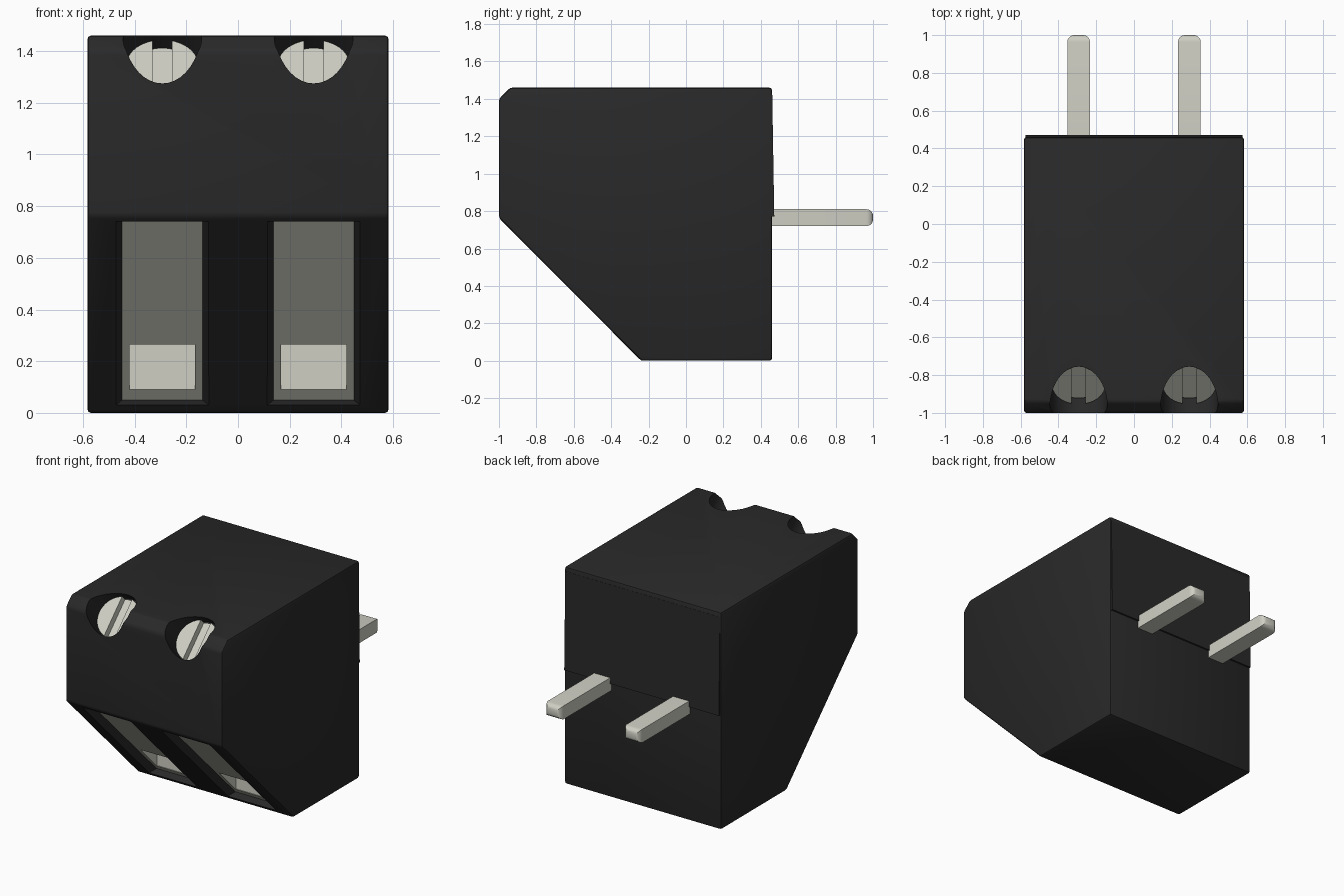
import bpy, bmesh, math
from mathutils import Matrix, Vector

if "Cube" in bpy.data.objects:
    bpy.data.objects.remove(bpy.data.objects["Cube"])


def material(name, rgb):
    m = bpy.data.materials.new(name)
    m.diffuse_color = (*rgb, 1)
    m.use_nodes = True
    m.node_tree.nodes["Principled BSDF"].inputs["Base Color"].default_value = m.diffuse_color
    return m


BLACK = material("black_plastic", (0.022, 0.022, 0.022))
METAL = material("tin_metal", (0.62, 0.62, 0.55))


def finish(name, bm, mat):
    bmesh.ops.recalc_face_normals(bm, faces=bm.faces)
    me = bpy.data.meshes.new(name)
    bm.to_mesh(me)
    bm.free()
    ob = bpy.data.objects.new(name, me)
    bpy.context.collection.objects.link(ob)
    me.materials.append(mat)
    return ob


def prism(name, profile, x0, x1, mat):
    """Extrude a (y, z) profile along x."""
    bm = bmesh.new()
    f = bm.faces.new([bm.verts.new((x0, y, z)) for y, z in profile])
    new = bmesh.ops.extrude_face_region(bm, geom=[f])["geom"]
    bmesh.ops.translate(bm, vec=(x1 - x0, 0, 0),
                        verts=[v for v in new if isinstance(v, bmesh.types.BMVert)])
    return finish(name, bm, mat)


def box(name, x, hw, y0, y1, z0, z1, mat):
    return prism(name, [(y0, z0), (y1, z0), (y1, z1), (y0, z1)], x - hw, x + hw, mat)


def hull(name, points, mat):
    bm = bmesh.new()
    for p in points:
        bm.verts.new(p)
    bmesh.ops.convex_hull(bm, input=bm.verts[:])
    bmesh.ops.dissolve_limit(bm, angle_limit=0.01, verts=bm.verts[:], edges=bm.edges[:])
    return finish(name, bm, mat)


def cylinder(name, frame, r, z0, z1, mat):
    """Cylinder along the local z of a frame."""
    bm = bmesh.new()
    bmesh.ops.create_cone(bm, cap_ends=True, segments=40, radius1=r, radius2=r, depth=z1 - z0,
                          matrix=frame @ Matrix.Translation((0, 0, (z0 + z1) / 2)))
    return finish(name, bm, mat)


def apply(ob, mod):
    bpy.context.view_layer.objects.active = ob
    bpy.ops.object.modifier_apply(modifier=mod.name)


def bevel(ob, width, segments=2):
    m = ob.modifiers.new("bevel", 'BEVEL')
    m.width, m.segments, m.limit_method = width, segments, 'ANGLE'
    apply(ob, m)


def cut(ob, cutter):
    m = ob.modifiers.new("cut", 'BOOLEAN')
    m.operation, m.solver, m.object = 'DIFFERENCE', 'EXACT', cutter
    apply(ob, m)
    bpy.data.objects.remove(cutter)


# Housing with slanted wire face and chamfered top front edge
body = prism("housing", [(-1, 0.763), (-1, 1.40), (-0.94, 1.46), (0.46, 1.46), (0.46, 0), (-0.24, 0)],
             -0.583, 0.583, BLACK)
bevel(body, 0.014)

# Slightly proud upper back panel
prism("back_panel", [(0.40, 1.43), (0.461, 1.43), (0.472, 0.77), (0.40, 0.77)], -0.575, 0.575, BLACK)

smooth = [body]
for side, x in (("left", -0.293), ("right", 0.293)):
    # Sloped screw well and slotted screw
    frame = Matrix.Translation((x, -0.855, 1.345)) @ Matrix.Rotation(math.radians(45), 4, 'X')
    cut(body, cylinder("well_cutter", frame, 0.152, -0.06, 0.5, BLACK))
    screw = cylinder(side + "_screw", frame, 0.14, -0.2, 0, METAL)
    slot = box("slot_cutter", 0, 0.037, -0.3, 0.3, -0.045, 0.1, METAL)
    slot.data.transform(frame)
    cut(screw, slot)

    # Tapered wire opening in the slanted face
    pts = []
    for (yo, zo), (yi, zi) in (((-0.98, 0.74), (-0.93, 0.76)), ((-0.27, 0.03), (-0.22, 0.05))):
        for s in (-1, 1):
            outer, inner = Vector((x + s * 0.18, yo, zo)), Vector((x + s * 0.155, yi, zi))
            pts += [inner, outer + (outer - inner) * 0.3]
    cut(body, hull("opening_cutter", pts, BLACK))
    cut(body, box("clamp_room_cutter", x, 0.135, -0.5, -0.22, 0.08, 0.275, BLACK))

    # Metal wire clamp with a square socket
    clamp = prism(side + "_wire_clamp", [(-0.932, 0.757), (-0.224, 0.049), (-0.12, 0.049), (-0.12, 0.757)],
                  x - 0.156, x + 0.156, METAL)
    cut(clamp, box("socket_cutter", x, 0.126, -0.8, -0.26, 0.09, 0.265, METAL))

    # Solder pin with rounded tip
    pin = box(side + "_pin", x, 0.06, 0.3, 1.0, 0.72, 0.81, METAL)
    bm = bmesh.new()
    bm.from_mesh(pin.data)
    tip = [e for e in bm.edges if all(v.co.y > 0.9 for v in e.verts)]
    bmesh.ops.bevel(bm, geom=tip, offset=0.036, segments=5, profile=0.5, affect='EDGES')
    bm.to_mesh(pin.data)
    bm.free()
    smooth += [screw, pin]

# Smooth rounded parts, keep hard edges
bpy.ops.object.select_all(action='DESELECT')
for ob in smooth:
    ob.select_set(True)
bpy.context.view_layer.objects.active = body
bpy.ops.object.shade_smooth_by_angle(angle=math.radians(35))
